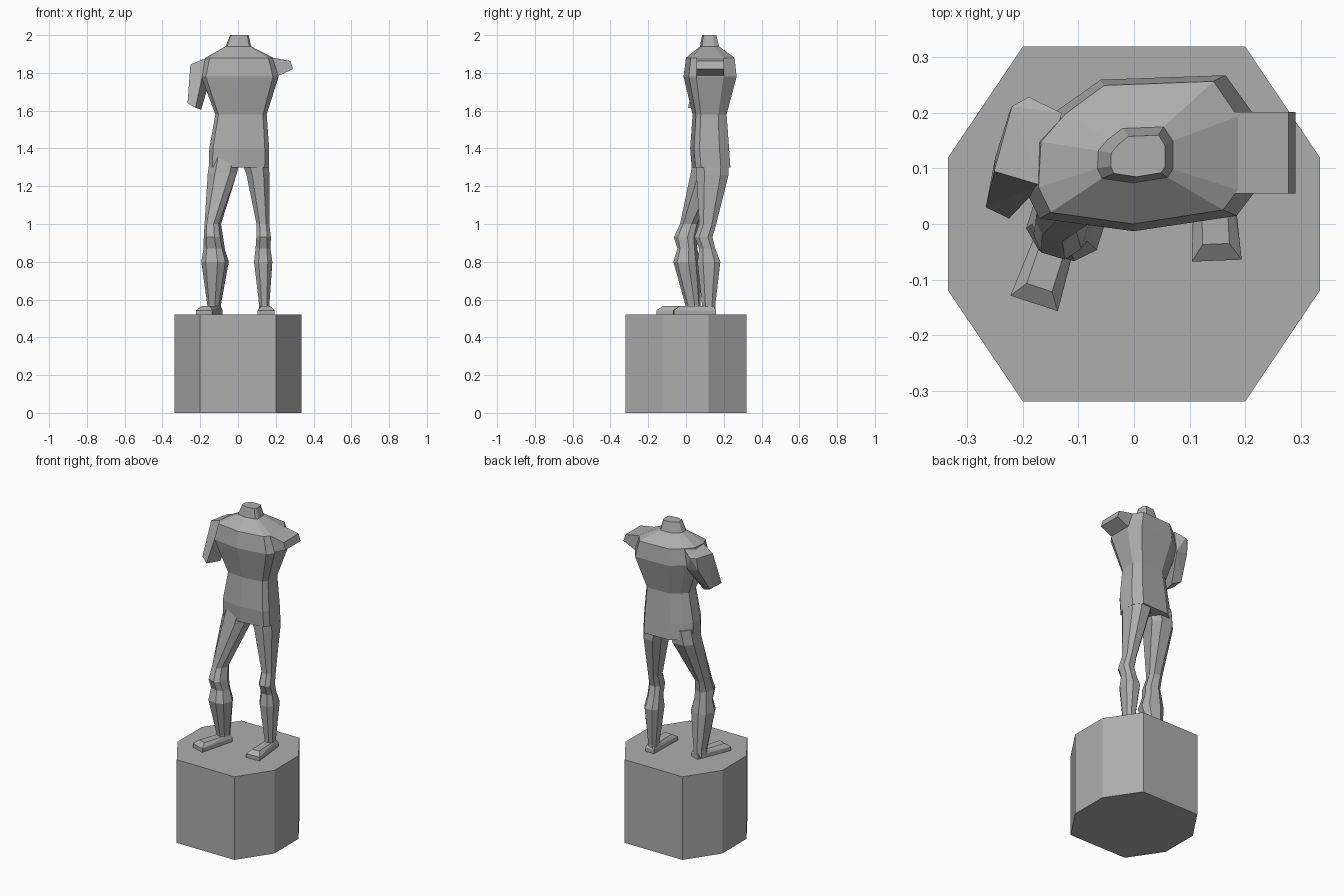
import bpy, bmesh, math
from mathutils import Vector

if "Cube" in bpy.data.objects:
    bpy.data.objects.remove(bpy.data.objects["Cube"])

stone = bpy.data.materials.new("grey stone")
stone.diffuse_color = (0.42, 0.42, 0.42, 1)
stone.use_nodes = True
stone.node_tree.nodes["Principled BSDF"].inputs["Base Color"].default_value = stone.diffuse_color


def finish(name, bm):
    bmesh.ops.recalc_face_normals(bm, faces=bm.faces)
    me = bpy.data.meshes.new(name)
    bm.to_mesh(me)
    bm.free()
    me.materials.append(stone)
    ob = bpy.data.objects.new(name, me)
    bpy.context.collection.objects.link(ob)
    return ob


def loft(name, rings):
    """Skin a stack of closed rings and cap both ends."""
    bm = bmesh.new()
    vs = [[bm.verts.new(p) for p in r] for r in rings]
    n = len(vs[0])
    for a, b in zip(vs, vs[1:]):
        for i in range(n):
            j = (i + 1) % n
            bm.faces.new((a[i], a[j], b[j], b[i]))
    bm.faces.new(vs[0])
    bm.faces.new(vs[-1])
    return finish(name, bm)


def hull(name, points):
    bm = bmesh.new()
    for p in points:
        bm.verts.new(p)
    res = bmesh.ops.convex_hull(bm, input=bm.verts)
    junk = {e for e in res["geom_interior"] + res["geom_unused"] if isinstance(e, bmesh.types.BMVert)}
    bmesh.ops.delete(bm, geom=list(junk), context='VERTS')
    bmesh.ops.dissolve_limit(bm, angle_limit=0.02, verts=bm.verts, edges=bm.edges)
    return finish(name, bm)


# pedestal: stretched octagon
octagon = [(.2, -.32), (.335, -.12), (.335, .12), (.2, .32),
           (-.2, .32), (-.335, .12), (-.335, -.12), (-.2, -.32)]
loft("pedestal", [[(x, y, z) for x, y in octagon] for z in (0, .52)])

# torso: the chest outline fitted to the bounds of each level
outline = [(-.17, .01), (0, -.013), (.185, .015), (.215, .055), (.215, .2),
           (.165, .27), (-.06, .262), (-.14, .205), (-.19, .15), (-.195, .06)]


def torso_ring(z, x0, x1, y0, y1):
    return [(x0 + (x + .195) / .41 * (x1 - x0), y0 + (y + .013) / .283 * (y1 - y0), z)
            for x, y in outline]


loft("torso", [torso_ring(*r) for r in (
    (1.30, -.155, .165, .03, .235),
    (1.40, -.152, .165, .022, .228),
    (1.58, -.12, .152, .035, .215),
    (1.78, -.195, .215, -.013, .268),
    (1.88, -.172, .187, .0, .257),
    (1.94, -.066, .07, .074, .175),
    (2.00, -.042, .056, .085, .16))])


# legs: chamfered rings, optionally turned
def leg_ring(z, x0, x1, y0, y1, turn):
    c = Vector(((x0 + x1) / 2, (y0 + y1) / 2))
    w, d = (x1 - x0) / 2, (y1 - y0) / 2
    k = .5
    pts = [(-k, -1), (k, -1), (1, -k), (1, k), (k, 1), (-k, 1), (-1, k), (-1, -k)]
    co, si = math.cos(turn), math.sin(turn)
    return [(c.x + u * w * co - v * d * si, c.y + u * w * si + v * d * co, z) for u, v in pts]


loft("bent_leg", [leg_ring(*r) for r in (
    (1.36, -.145, .015, .04, .20, 0),
    (1.27, -.16, -.005, .025, .195, 0),
    (1.00, -.172, -.095, -.028, .065, -.3),
    (.93, -.175, -.085, -.06, .05, -.3),
    (.87, -.178, -.075, -.04, .055, -.3),
    (.80, -.188, -.055, -.06, .065, -.3),
    (.57, -.158, -.095, .0, .075, -.3),
    (.53, -.158, -.095, .0, .075, -.3))])
loft("straight_leg", [leg_ring(*r) for r in (
    (1.36, .01, .162, .05, .225, 0),
    (1.26, .045, .166, .055, .225, 0),
    (1.00, .098, .166, .07, .16, 0),
    (.93, .097, .174, .045, .14, 0),
    (.87, .093, .172, .07, .155, 0),
    (.80, .085, .182, .06, .182, 0),
    (.57, .112, .166, .085, .155, 0),
    (.53, .112, .166, .085, .155, 0))])


# feet: sole slab with bevelled top, narrower at the heel
def foot(name, toe, turn):
    co, si = math.cos(turn), math.sin(turn)
    pts = []
    for z, toe_w, heel_w, y0, y1 in ((.52, .045, .03, 0, .225), (.543, .045, .03, 0, .225),
                                     (.565, .024, .022, .03, .21)):
        for w, y in ((toe_w, y0), (heel_w, y1)):
            for x in (-w, w):
                pts.append((toe[0] + x * co - y * si, toe[1] + x * si + y * co, z))
    hull(name, pts)


foot("bent_leg_foot", (-.18, -.143), -.32)
foot("straight_leg_foot", (.149, -.066), .04)

# short arm stump
stump = [(.14, 1.88), (.187, 1.88), (.278, 1.863), (.291, 1.82), (.215, 1.785), (.14, 1.785)]
loft("short_arm", [[(x, y, z) for x, z in stump] for y in (.055, .202)])

# longer upper arm hanging forward
hull("long_arm", [
    (-.13, .2, 1.878), (-.168, .07, 1.878), (-.22, .212, 1.848), (-.19, .229, 1.848), (-.252, .095, 1.845),
    (-.19, .055, 1.80), (-.15, .2, 1.76), (-.225, .2, 1.77),
    (-.267, .03, 1.64), (-.225, .01, 1.615), (-.25, .12, 1.63), (-.195, .10, 1.605)])
